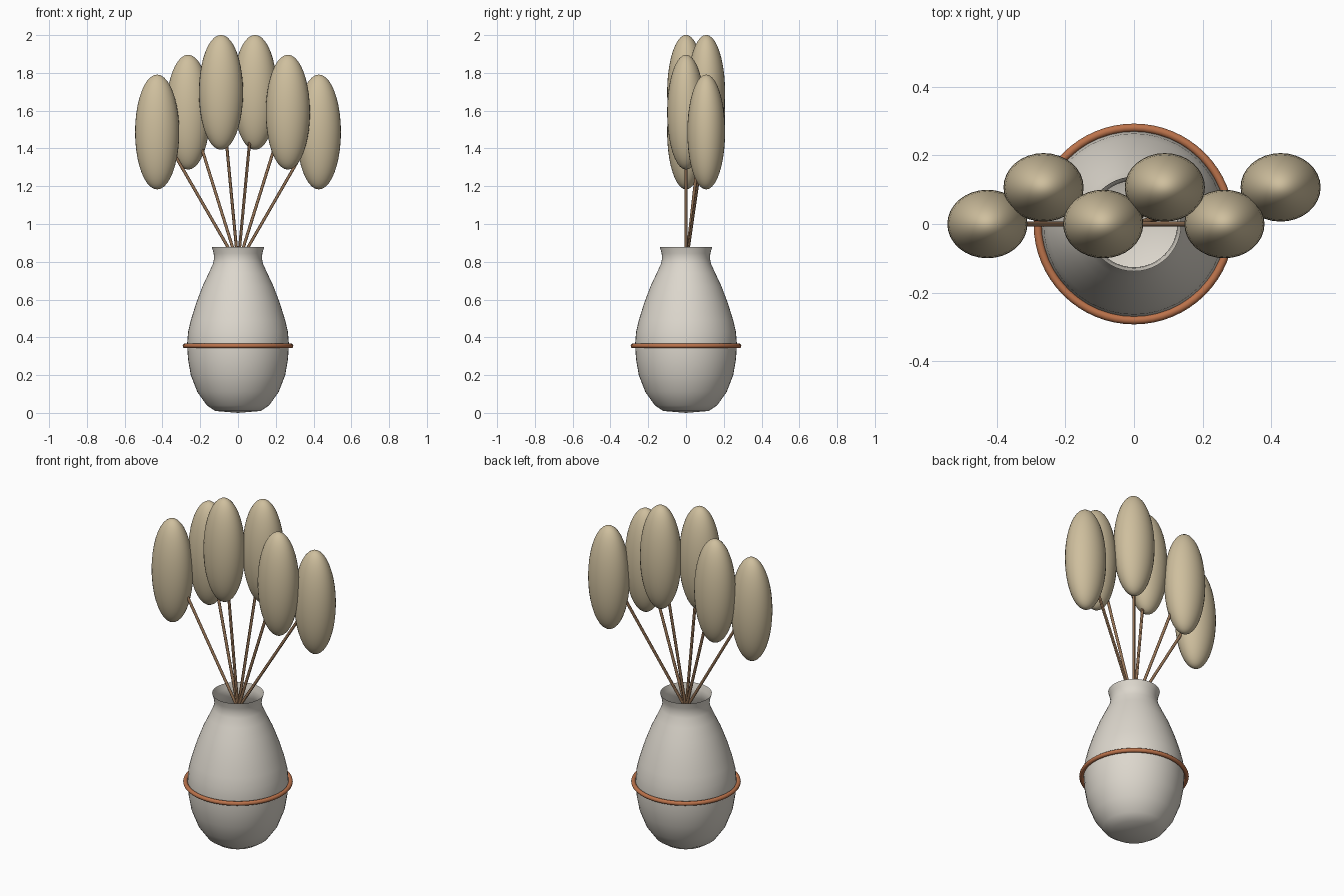
import bpy, bmesh, math
from mathutils import Vector

if "Cube" in bpy.data.objects:
    bpy.data.objects.remove(bpy.data.objects["Cube"])


def material(name, rgb):
    m = bpy.data.materials.new(name)
    m.diffuse_color = (*rgb, 1)
    m.use_nodes = True
    m.node_tree.nodes["Principled BSDF"].inputs["Base Color"].default_value = m.diffuse_color
    return m


CERAMIC = material("ceramic", (0.72, 0.68, 0.61))
COPPER = material("copper", (0.50, 0.17, 0.07))
STRAW = material("straw", (0.62, 0.52, 0.34))
STEM = material("stem_brown", (0.30, 0.17, 0.09))


def finish(ob, name, mat):
    ob.name = name
    ob.data.materials.append(mat)
    for p in ob.data.polygons:
        p.use_smooth = True
    return ob


# vase: open thin shell, revolved profile (radius, height)
profile = [(0, 0), (0.12, 0.01), (0.165, 0.04), (0.215, 0.11), (0.25, 0.20),
           (0.264, 0.28), (0.27, 0.36), (0.264, 0.43), (0.25, 0.49),
           (0.222, 0.58), (0.188, 0.67), (0.155, 0.74), (0.132, 0.79),
           (0.126, 0.82), (0.129, 0.845), (0.138, 0.877)]
bm = bmesh.new()
verts = [bm.verts.new((r, 0, z)) for r, z in profile]
edges = [bm.edges.new(pair) for pair in zip(verts, verts[1:])]
bmesh.ops.spin(bm, geom=verts + edges, cent=(0, 0, 0), axis=(0, 0, 1),
               angle=math.tau, steps=48)
bmesh.ops.remove_doubles(bm, verts=bm.verts, dist=0.0005)
bmesh.ops.recalc_face_normals(bm, faces=bm.faces)
# make the shell face outwards
if sum(f.normal.dot(f.calc_center_median() - Vector((0, 0, 0.4))) for f in bm.faces) < 0:
    bmesh.ops.reverse_faces(bm, faces=bm.faces)
mesh = bpy.data.meshes.new("vase")
bm.to_mesh(mesh)
bm.free()
vase = bpy.data.objects.new("vase", mesh)
bpy.context.collection.objects.link(vase)
finish(vase, "vase", CERAMIC)

# copper band around the belly
bpy.ops.mesh.primitive_torus_add(major_radius=0.281, minor_radius=0.012,
                                 major_segments=64, minor_segments=12,
                                 location=(0, 0, 0.355))
finish(bpy.context.object, "band", COPPER)

# fan of stems, each with an oval seed head
root = Vector((0, 0, 0.785))
heads = [(-0.428, 0, 1.487), (-0.264, 0.107, 1.592), (-0.09, 0, 1.697),
         (0.09, 0.107, 1.697), (0.264, 0, 1.592), (0.428, 0.107, 1.487)]
for i, pos in enumerate(heads, 1):
    tip = Vector(pos) + Vector((0, 0, 0.04))
    d = tip - root
    bpy.ops.mesh.primitive_cylinder_add(
        vertices=12, radius=0.008, depth=d.length, location=(root + tip) / 2,
        rotation=d.to_track_quat('Z', 'Y').to_euler())
    finish(bpy.context.object, f"stem_{i}", STEM)
    bpy.ops.object.shade_smooth_by_angle()

    bpy.ops.mesh.primitive_uv_sphere_add(segments=32, ring_count=20, radius=1, location=pos)
    head = finish(bpy.context.object, f"seed_head_{i}", STRAW)
    head.scale = (0.117, 0.1, 0.304)
